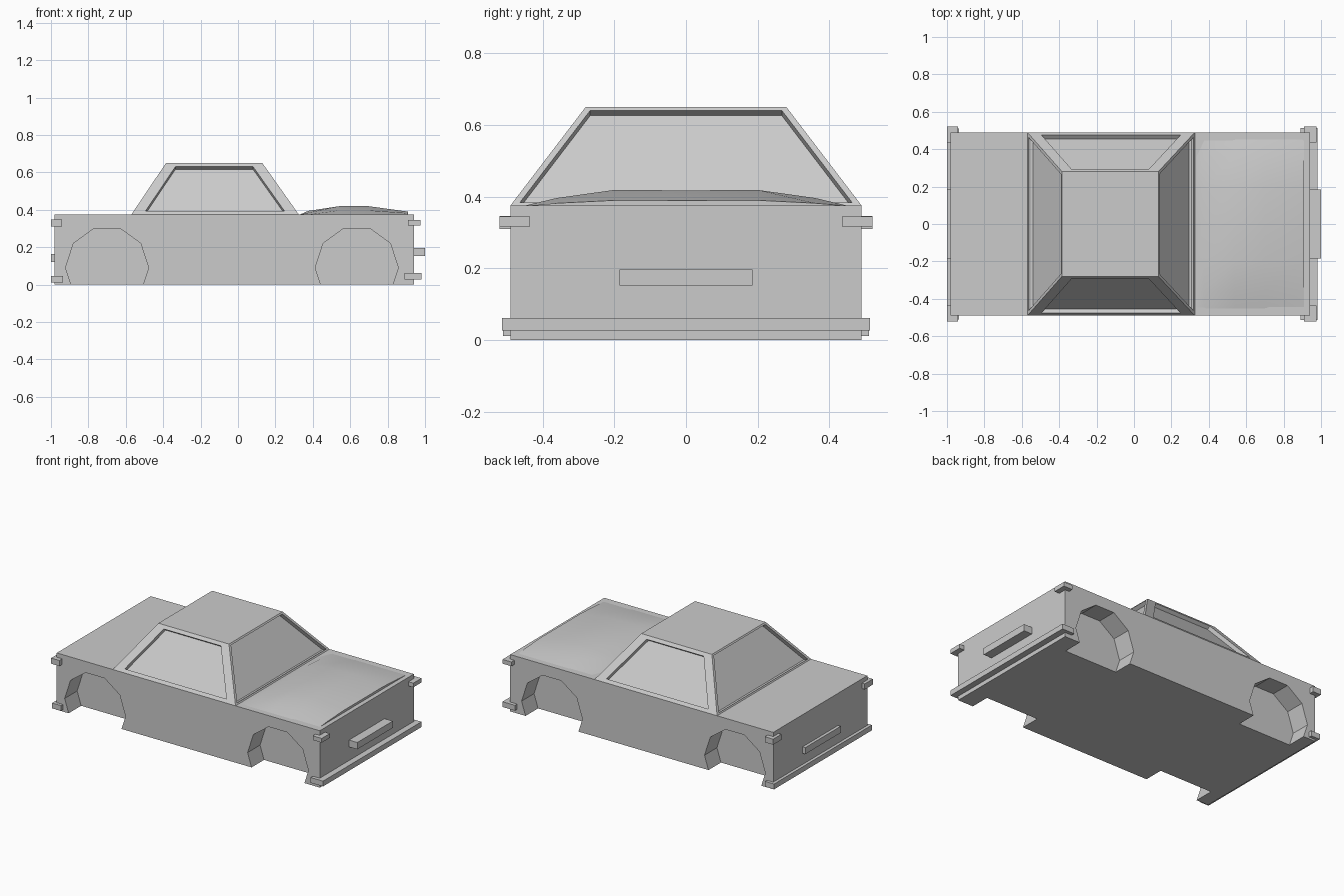
import bpy, bmesh, math
from mathutils import Vector

if "Cube" in bpy.data.objects:
    bpy.data.objects.remove(bpy.data.objects["Cube"])


def finish(name, bm):
    bmesh.ops.recalc_face_normals(bm, faces=bm.faces)
    mesh = bpy.data.meshes.new(name)
    bm.to_mesh(mesh)
    bm.free()
    obj = bpy.data.objects.new(name, mesh)
    bpy.context.collection.objects.link(obj)
    return obj


def box(name, x, y, z):
    bm = bmesh.new()
    bmesh.ops.create_cube(bm, size=1)
    for v in bm.verts:
        v.co = [(a + b) / 2 + c * (b - a) for c, (a, b) in zip(v.co, (x, y, z))]
    return finish(name, bm)


def prism(name, outline, y0, y1):
    bm = bmesh.new()
    face = bm.faces.new([bm.verts.new((x, y0, z)) for x, z in outline])
    ext = bmesh.ops.extrude_face_region(bm, geom=[face])["geom"]
    verts = [g for g in ext if isinstance(g, bmesh.types.BMVert)]
    bmesh.ops.translate(bm, verts=verts, vec=(0, y1 - y0, 0))
    if face.is_valid and len(bm.faces) < len(outline) + 2:
        bm.faces.new([v for v in bm.verts if v not in verts])
    return finish(name, bm)


# Body with ten-sided wheel arches cut into both sides
body = box("body", (-0.98, 0.94), (-0.49, 0.49), (0, 0.375))
for cx in (-0.70, 0.635):
    ring = [(cx + 0.222 * math.cos(i * math.tau / 10),
             0.09 + 0.222 * math.sin(i * math.tau / 10)) for i in range(10)]
    for s in (-1, 1):
        cutter = prism("wheel_arch_cutter", ring, s * 0.36, s * 0.6)
        cutter.hide_render = True
        cutter.hide_viewport = True
        cut = body.modifiers.new("wheel_arch", "BOOLEAN")
        cut.operation = "DIFFERENCE"
        cut.solver = "EXACT"
        cut.object = cutter

# Cabin: tapered box with recessed windows on four sides
base = [Vector(p) for p in ((-0.57, -0.49, 0.375), (0.325, -0.49, 0.375),
                            (0.325, 0.49, 0.375), (-0.57, 0.49, 0.375))]
roof = [Vector(p) for p in ((-0.385, -0.28, 0.65), (0.13, -0.28, 0.65),
                            (0.13, 0.28, 0.65), (-0.385, 0.28, 0.65))]
bm = bmesh.new()
low = [bm.verts.new(p) for p in base]
high = [bm.verts.new(p) for p in roof]
bm.faces.new(low[::-1])
bm.faces.new(high)
for i in range(4):
    j = (i + 1) % 4
    side, v0, v1 = (0.063, 0.07, 0.93) if i % 2 == 0 else (0.02, 0.03, 0.965)
    along = (base[j] - base[i]).normalized()
    normal = along.cross(roof[i] - base[i]).normalized()
    frame = [base[i].lerp(roof[i], v0) + along * side,
             base[j].lerp(roof[j], v0) - along * side,
             base[j].lerp(roof[j], v1) - along * side,
             base[i].lerp(roof[i], v1) + along * side]
    outer = [low[i], low[j], high[j], high[i]]
    rim = [bm.verts.new(p) for p in frame]
    pane = [bm.verts.new(p - normal * 0.025) for p in frame]
    for a, b in ((outer, rim), (rim, pane)):
        for k in range(4):
            m = (k + 1) % 4
            bm.faces.new((a[k], a[m], b[m], b[k]))
    bm.faces.new(pane)
finish("cabin", bm)

# Hood bulge: low domed grid with a short upright front lip
lengthwise = [(0.33, 0.0), (0.375, 0.02), (0.54, 0.045), (0.70, 0.045),
              (0.91, 0.016), (0.91, -0.005)]
across = [(-0.455, 0), (-0.36, 0.5), (-0.2, 1), (0, 0.97),
          (0.2, 1), (0.36, 0.5), (0.455, 0)]
bm = bmesh.new()
rows = [[bm.verts.new((x, y, 0.374 + (h * c if h > 0 else h)))
         for y, c in across] for x, h in lengthwise]
for a, b in zip(rows, rows[1:]):
    for k in range(len(across) - 1):
        bm.faces.new((a[k], b[k], b[k + 1], a[k + 1]))
hood = finish("hood", bm)
bpy.context.view_layer.objects.active = hood
hood.select_set(True)
bpy.ops.object.shade_smooth_by_angle(angle=math.radians(30))

# Bumpers and centre plates
box("front_bumper", (0.89, 0.98), (-0.513, 0.513), (0.027, 0.062))
box("rear_bumper", (-1.0, -0.935), (-0.51, 0.51), (0.012, 0.047))
box("front_plate", (0.93, 1.0), (-0.185, 0.185), (0.152, 0.197))
box("rear_plate", (-1.0, -0.97), (-0.185, 0.185), (0.12, 0.163))

# Corner lights
for s, side in ((-1, "right"), (1, "left")):
    y = tuple(sorted((s * 0.435, s * 0.52)))
    box("front_light_" + side, (0.91, 0.975), y, (0.317, 0.345))
    box("rear_light_" + side, (-1.0, -0.94), y, (0.31, 0.347))
